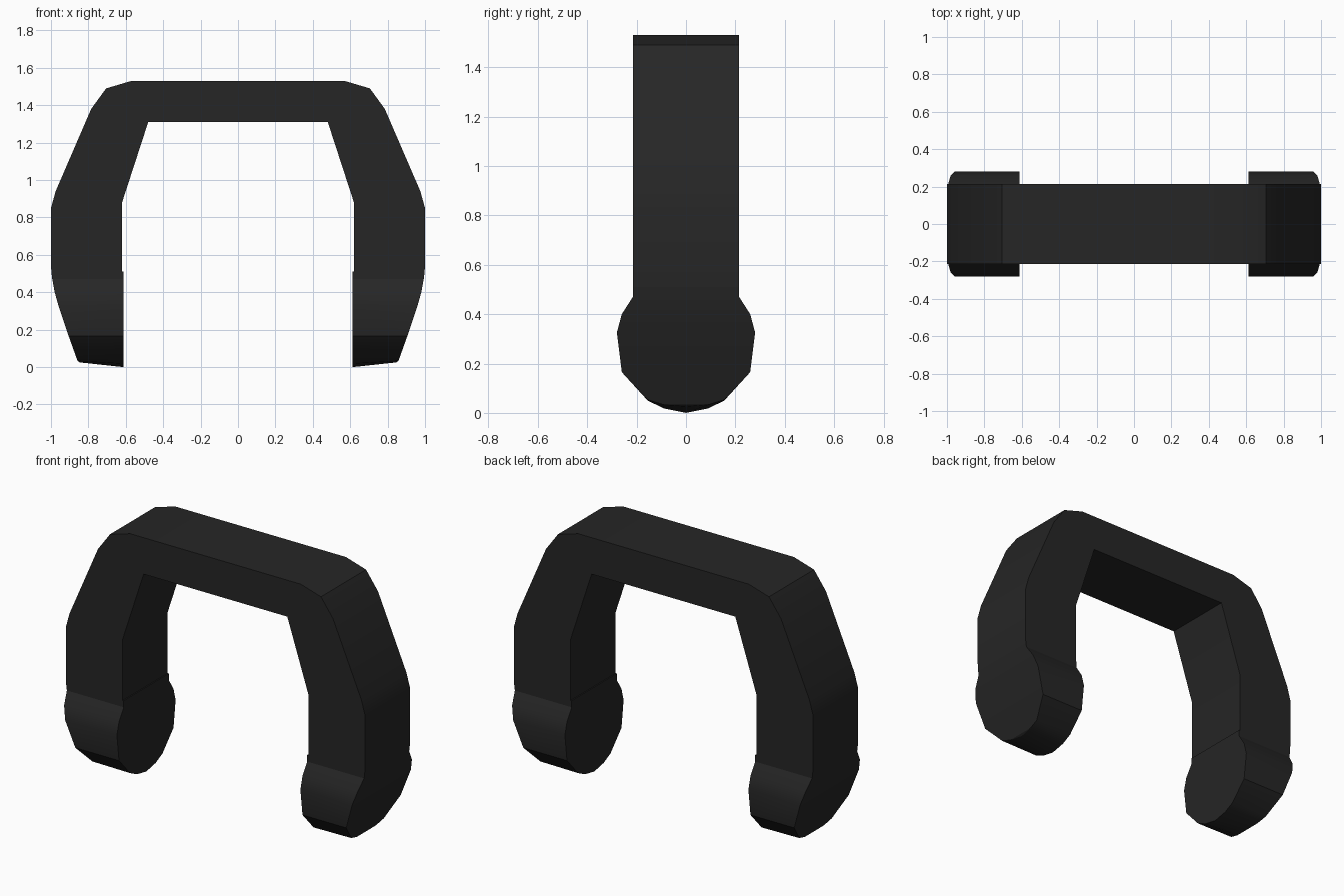
import bpy, bmesh

cube = bpy.data.objects.get("Cube")
if cube:
    bpy.data.objects.remove(cube, do_unlink=True)

black = bpy.data.materials.new("matte black")
black.use_nodes = True
colour = (0.019, 0.019, 0.019, 1)
black.diffuse_color = colour
bsdf = black.node_tree.nodes["Principled BSDF"]
bsdf.inputs["Base Color"].default_value = colour
bsdf.inputs["Roughness"].default_value = 0.8


def finish(name, bm):
    """Turn a bmesh into a shaded, coloured object."""
    bmesh.ops.remove_doubles(bm, verts=bm.verts, dist=0.0005)
    bmesh.ops.recalc_face_normals(bm, faces=bm.faces)
    mesh = bpy.data.meshes.new(name)
    bm.to_mesh(mesh)
    bm.free()
    mesh.materials.append(black)
    obj = bpy.data.objects.new(name, mesh)
    bpy.context.collection.objects.link(obj)
    bpy.ops.object.select_all(action="DESELECT")
    obj.select_set(True)
    bpy.context.view_layer.objects.active = obj
    bpy.ops.object.shade_smooth_by_angle(angle=0.5)


# Arch: half outline paired outer/inner, swept as a rectangular band
HALF = 0.215
outer = [(0.998, 0.51), (1, 0.56), (1, 0.85), (0.975, 0.94),
         (0.785, 1.38), (0.705, 1.49), (0.57, 1.53), (0.38, 1.53)]
inner = [(0.38, 1.31), (0.48, 1.31), (0.62, 0.88), (0.62, 0.51)]
right_side = outer + [(-x, z) for x, z in reversed(outer)]
left_side = [(-x, z) for x, z in reversed(inner)] + inner
bm = bmesh.new()
face = bm.faces.new([bm.verts.new((x, -HALF, z)) for x, z in right_side + left_side])
sweep = bmesh.ops.extrude_face_region(bm, geom=[face], use_keep_orig=True)
moved = [v for v in sweep["geom"] if isinstance(v, bmesh.types.BMVert)]
bmesh.ops.translate(bm, verts=moved, vec=(0, 2 * HALF, 0))
finish("arch", bm)

# Rounded foot pads: half depth, inner z, outer x, outer z per level
INNER_X = 0.613
levels = [(HALF, 0.51, 0.998, 0.51), (HALF, 0.47, 0.993, 0.47),
          (0.26, 0.40, 0.98, 0.40), (0.28, 0.325, 0.959, 0.325),
          (0.26, 0.165, 0.905, 0.165), (0.155, 0.05, 0.865, 0.053),
          (0.09, 0.018, 0.857, 0.033), (0, 0, 0.845, 0.025)]
for side, name in ((1, "left_foot"), (-1, "right_foot")):
    bm = bmesh.new()
    rings = []
    for y, zi, xo, zo in levels:
        points = [(INNER_X, -y, zi), (xo, -y, zo), (xo, y, zo), (INNER_X, y, zi)]
        rings.append([bm.verts.new((side * px, py, pz)) for px, py, pz in points])
    bm.faces.new(rings[0])
    for a, b in zip(rings, rings[1:]):
        for i in range(4):
            j = (i + 1) % 4
            bm.faces.new((a[i], a[j], b[j], b[i]))
    finish(name, bm)
